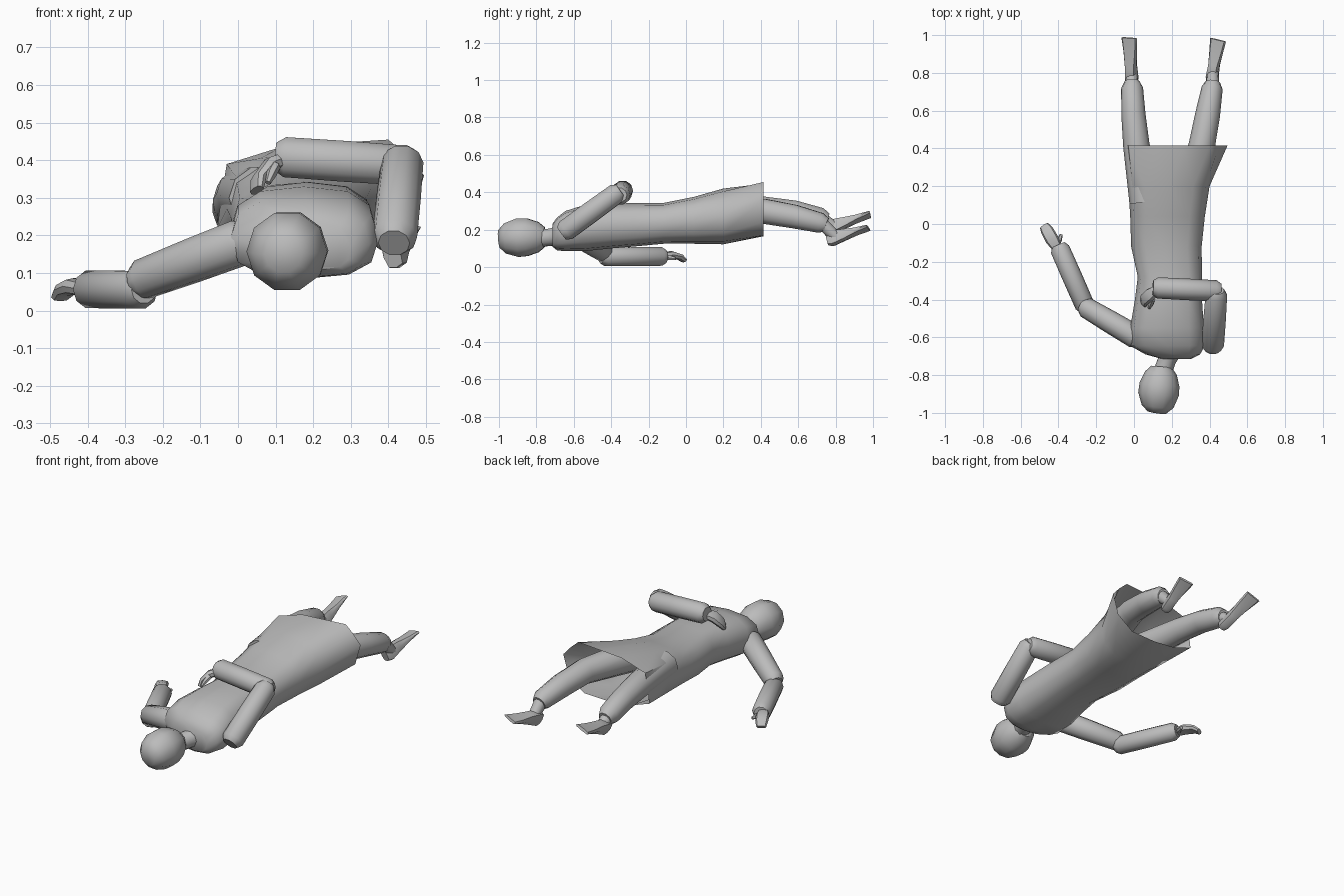
import bpy, bmesh, math
from mathutils import Vector

cube = bpy.data.objects.get("Cube")
if cube:
    bpy.data.objects.remove(cube, do_unlink=True)

GREY = (0.5, 0.5, 0.5, 1)
mat = bpy.data.materials.new("plain grey")
mat.use_nodes = True
mat.diffuse_color = GREY
mat.node_tree.nodes["Principled BSDF"].inputs["Base Color"].default_value = GREY


def loft(name, rings, end_cap=True, angle=45):
    """Skin a list of equal-length point rings."""
    bm = bmesh.new()
    loops = [[bm.verts.new(p) for p in ring] for ring in rings]
    n = len(loops[0])
    for lo, hi in zip(loops, loops[1:]):
        for i in range(n):
            j = (i + 1) % n
            bm.faces.new((lo[i], lo[j], hi[j], hi[i]))
    bm.faces.new(loops[0][::-1])
    if end_cap:
        bm.faces.new(loops[-1])
    bmesh.ops.recalc_face_normals(bm, faces=bm.faces[:])
    mesh = bpy.data.meshes.new(name)
    bm.to_mesh(mesh)
    bm.free()
    mesh.materials.append(mat)
    obj = bpy.data.objects.new(name, mesh)
    bpy.context.collection.objects.link(obj)
    bpy.ops.object.select_all(action="DESELECT")
    obj.select_set(True)
    bpy.context.view_layer.objects.active = obj
    bpy.ops.object.shade_smooth_by_angle(angle=math.radians(angle))
    return obj


def oval(n, boxy):
    """Unit rounded-box outline."""
    pts = []
    for i in range(n):
        c, s = math.cos(math.tau * i / n), math.sin(math.tau * i / n)
        pts.append((math.copysign(abs(c) ** boxy, c), math.copysign(abs(s) ** boxy, s)))
    return pts


def limb(name, path, up=(0, 0, 1), n=10, boxy=1.0, angle=45):
    """Tube along (x, y, z, half width[, half height]) stations."""
    pts = [Vector(p[:3]) for p in path]
    rings = []
    for i, p in enumerate(path):
        t = (pts[min(i + 1, len(pts) - 1)] - pts[max(i - 1, 0)]).normalized()
        a = t.cross(Vector(up)).normalized()
        b = a.cross(t)
        rings.append([pts[i] + a * c * p[3] + b * s * p[-1] for c, s in oval(n, boxy)])
    return loft(name, rings, angle=angle)


def sleeve(name, start, end, r0, r1):
    """Straight limb segment with slightly pinched ends."""
    s, e = Vector(start), Vector(end)
    stations = ((0, r0 * .7), (.07, r0), (.5, (r0 + r1) * .51), (.93, r1), (1, r1 * .7))
    return limb(name, [(*s.lerp(e, f), r) for f, r in stations])


# Tunic: shoulders to hips, open at the flared hem
sections = (  # y, x min, x max, z min, z max
    (-.715, .15, .30, .11, .23), (-.69, .06, .35, .09, .265),
    (-.645, -.02, .375, .085, .30), (-.55, -.02, .37, .085, .33),
    (-.40, .005, .36, .10, .342), (-.28, .02, .36, .11, .342),
    (-.12, -.015, .358, .125, .343), (.04, -.02, .375, .125, .375),
    (.20, -.03, .40, .122, .42))
rings = []
for y, x0, x1, z0, z1 in sections:
    rings.append([((x0 + x1) / 2 + c * (x1 - x0) / 2, y, (z0 + z1) / 2 + s * (z1 - z0) / 2)
                  for c, s in oval(12, .75)])
hem = ((.495, .36), (.45, .41), (.40, .455), (.26, .446), (.12, .437), (-.03, .39),
       (-.045, .30), (-.055, .22), (.06, .18), (.20, .165), (.36, .17), (.46, .24))
rings.append([(x, .415, z) for x, z in hem])
loft("tunic", rings, end_cap=False)

# Head and neck
limb("head", [(.12, -.998, .15, .05), (.125, -.965, .153, .085), (.13, -.90, .157, .108),
              (.135, -.85, .16, .106), (.142, -.79, .16, .085), (.145, -.755, .16, .055)],
     angle=50)
limb("neck", [(.15, -.79, .155, .05), (.175, -.72, .16, .048), (.20, -.66, .17, .06)])

# Arms
sleeve("left_upper_arm", (.415, -.665, .18), (.438, -.35, .41), .06, .057)
sleeve("left_forearm", (.46, -.355, .385), (.10, -.337, .41), .056, .056)
sleeve("right_upper_arm", (.03, -.61, .19), (-.275, -.43, .075), .063, .055)
sleeve("right_forearm", (-.25, -.455, .055), (-.402, -.11, .057), .052, .052)


def hand(side, path, thumb, up):
    """Flattened palm with curled fingers, plus a thumb."""
    sizes = ((.026, .02), (.036, .022), (.034, .017), (.026, .012))
    limb(side + "_hand", [(*p, *s) for p, s in zip(path, sizes)], up, 8, .75)
    limb(side + "_thumb", [(*p, r) for p, r in zip(thumb, (.014, .014, .008))], up, 6)


hand("left", ((.12, -.35, .40), (.085, -.375, .385), (.055, -.40, .35), (.05, -.42, .32)),
     ((.10, -.40, .385), (.09, -.425, .365), (.08, -.445, .34)), (-.5, .2, 1))
hand("right", ((-.405, -.13, .058), (-.435, -.08, .065), (-.46, -.035, .055), (-.475, -.01, .035)),
     ((-.415, -.115, .055), (-.395, -.085, .05), (-.385, -.055, .045)), (0, 0, 1))

# Legs and feet
limb("right_leg", [(.06, .12, .30, .085), (.012, .42, .31, .07), (-.003, .58, .295, .064),
                   (-.01, .72, .262, .058), (-.01, .755, .25, .04)])
limb("left_leg", [(.28, .12, .29, .085), (.36, .42, .298, .07), (.39, .58, .27, .066),
                  (.414, .72, .236, .056), (.416, .75, .225, .04)])


def foot(side, heel, toe, ankle, up):
    """Wedge-shaped foot, deep at the heel and thin at the toes."""
    h, t = Vector(heel), Vector(toe)
    sizes = ((0, .024, .035), (.12, .03, .045), (.4, .03, .032), (.7, .038, .016), (1, .045, .008))
    limb(side + "_foot", [(*h.lerp(t, f), a, b) for f, a, b in sizes], up, 8, .6)
    limb(side + "_ankle", [(*ankle, .036), (*(h.lerp(t, .22)), .03)])


foot("right", (-.01, .735, .20), (-.025, .985, .282), (-.01, .73, .255), (-.4, 0, 1))
foot("left", (.41, .755, .147), (.445, .975, .21), (.416, .73, .23), (-.3, 0, 1))
